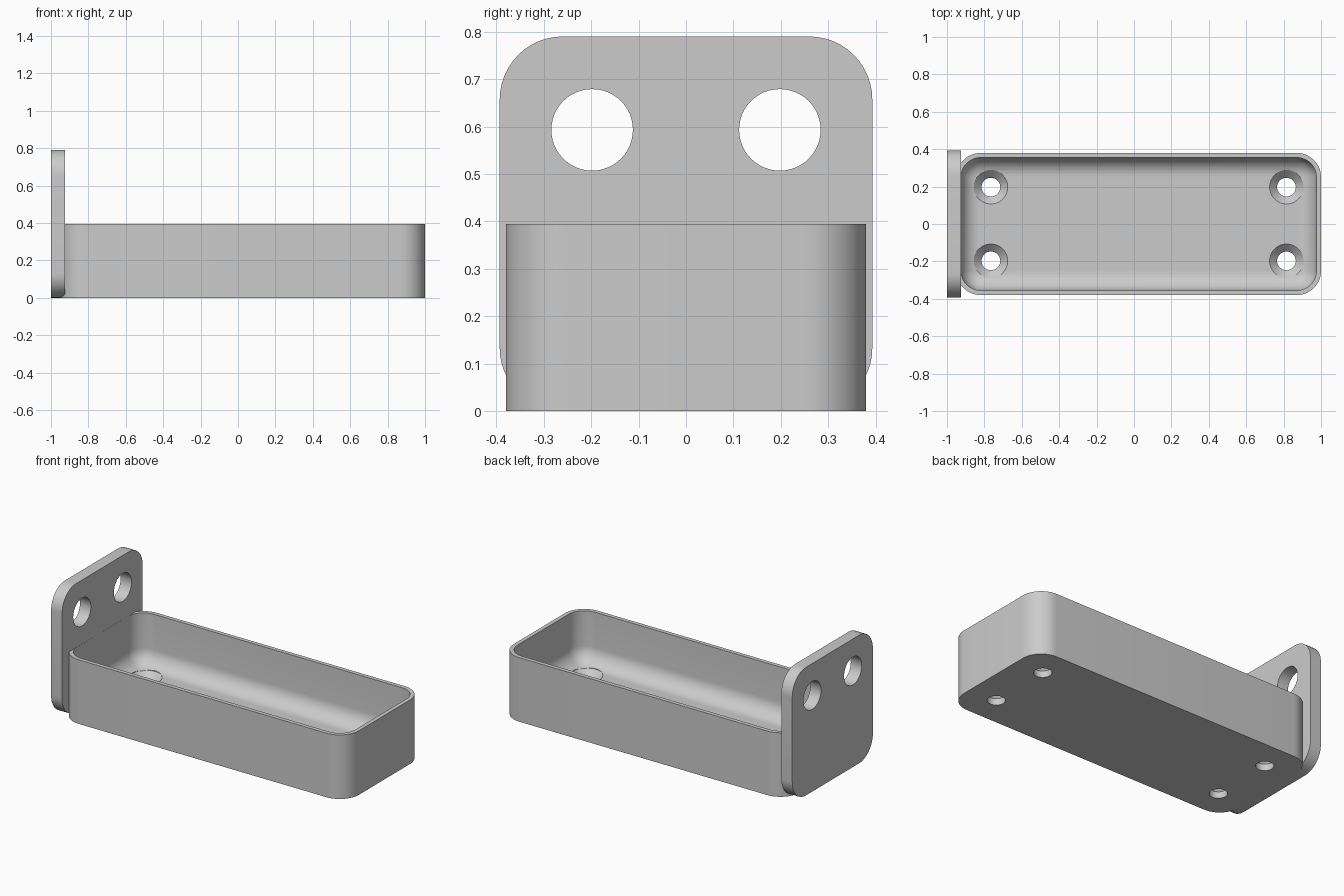
import bpy
import bmesh
from math import sin, cos, pi, radians
from mathutils import Matrix

cube = bpy.data.objects.get("Cube")
if cube:
    bpy.data.objects.remove(cube, do_unlink=True)

grey = bpy.data.materials.new("plain_grey")
grey.use_nodes = True
colour = (0.6, 0.6, 0.6, 1)
grey.diffuse_color = colour
grey.node_tree.nodes["Principled BSDF"].inputs["Base Color"].default_value = colour


def rounded_rect(half_x, half_y, radius, steps=12):
    """Outline of a rounded rectangle, counter-clockwise."""
    points = []
    for quarter, (sx, sy) in enumerate([(1, 1), (-1, 1), (-1, -1), (1, -1)]):
        for i in range(steps + 1):
            a = (quarter + i / steps) * pi / 2
            points.append((sx * (half_x - radius) + radius * cos(a),
                           sy * (half_y - radius) + radius * sin(a)))
    return points


def circle(radius, steps=48):
    return [(radius * cos(2 * pi * i / steps), radius * sin(2 * pi * i / steps))
            for i in range(steps)]


def loft(name, rings, matrix):
    """Closed solid through (outline, height) rings, capped at both ends."""
    bm = bmesh.new()
    loops = [[bm.verts.new((x, y, z)) for x, y in outline] for outline, z in rings]
    for low, high in zip(loops, loops[1:]):
        for i in range(len(low)):
            j = (i + 1) % len(low)
            bm.faces.new((low[i], low[j], high[j], high[i]))
    bm.faces.new(loops[0][::-1])
    bm.faces.new(loops[-1])
    bmesh.ops.recalc_face_normals(bm, faces=bm.faces)
    bm.transform(matrix)
    mesh = bpy.data.meshes.new(name)
    bm.to_mesh(mesh)
    bm.free()
    mesh.materials.append(grey)
    obj = bpy.data.objects.new(name, mesh)
    bpy.context.collection.objects.link(obj)
    return obj


def cut(target, cutters):
    """Subtract the cutters from the target, then remove them."""
    bpy.context.view_layer.objects.active = target
    for cutter in cutters:
        cutter.hide_render = True
        mod = target.modifiers.new("hole", "BOOLEAN")
        mod.operation = "DIFFERENCE"
        mod.solver = "EXACT"
        mod.object = cutter
        bpy.ops.object.modifier_apply(modifier=mod.name)
        bpy.data.objects.remove(cutter, do_unlink=True)


# Tray: straight outer wall, thin rim, inner wall filleted into the floor
HX, HY, HEIGHT, CORNER = 0.975, 0.38, 0.395, 0.13
WALL, FLOOR, FILLET = 0.025, 0.08, 0.1
rings = [(rounded_rect(HX, HY, CORNER), 0),
         (rounded_rect(HX, HY, CORNER), HEIGHT),
         (rounded_rect(HX - WALL, HY - WALL, CORNER - WALL), HEIGHT)]
for k in range(11):
    a = k / 10 * pi / 2
    inset = WALL + FILLET * (1 - cos(a))
    rings.append((rounded_rect(HX - inset, HY - inset, CORNER - inset),
                  FLOOR + FILLET * (1 - sin(a))))
tray = loft("tray", rings, Matrix.Translation((0.025, 0, 0)))

# Countersunk screw holes in the tray floor
screw_profile = [(0.05, -0.05), (0.05, 0.04), (0.092, FLOOR + 0.002), (0.092, 0.2)]
cut(tray, [loft("screw_cutter", [(circle(r), z) for r, z in screw_profile],
                Matrix.Translation((x, y, 0)))
           for x in (-0.765, 0.815) for y in (-0.197, 0.197)])

# Upright end plate with two round holes
upright = Matrix.Rotation(pi / 2, 4, "Y")
plate_outline = rounded_rect(0.395, 0.393, 0.133)
plate = loft("end_plate", [(plate_outline, 0), (plate_outline, 0.0745)],
             Matrix.Translation((-1, 0, 0.395)) @ upright)
cut(plate, [loft("plate_cutter", [(circle(0.086), -0.1), (circle(0.086), 0.2)],
                 Matrix.Translation((-1, y, 0.593)) @ upright)
            for y in (-0.198, 0.198)])

# Smooth the curved walls and keep the rims crisp
for obj in (tray, plate):
    bpy.ops.object.select_all(action="DESELECT")
    obj.select_set(True)
    bpy.context.view_layer.objects.active = obj
    bpy.ops.object.shade_smooth_by_angle(angle=radians(30))
